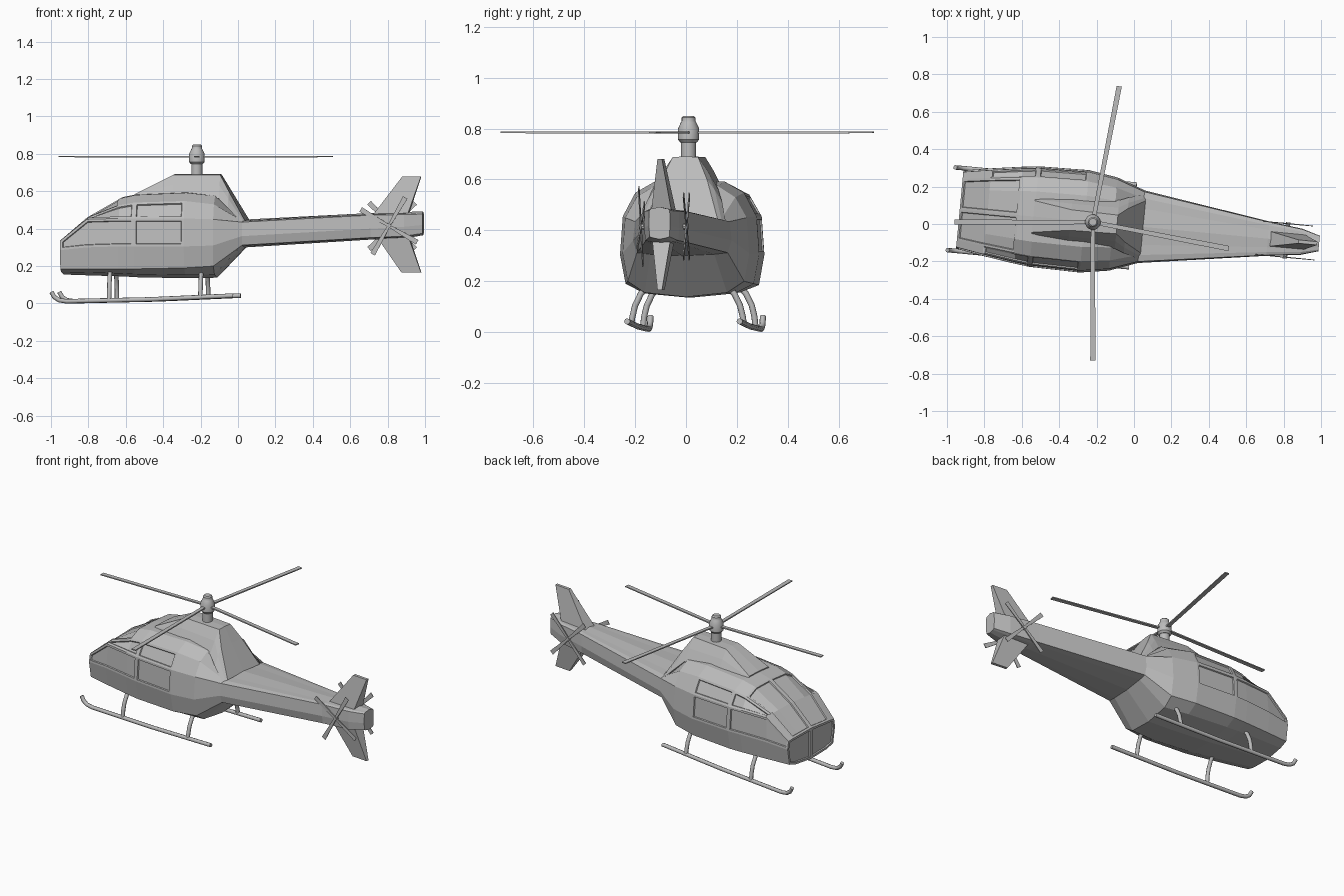
import bpy, bmesh
from math import radians, sin, cos, tau
from mathutils import Matrix, Vector

if "Cube" in bpy.data.objects:
    bpy.data.objects.remove(bpy.data.objects["Cube"], do_unlink=True)

grey = bpy.data.materials.new("plain grey")
grey.use_nodes = True
grey.diffuse_color = (0.5, 0.5, 0.5, 1)
grey.node_tree.nodes["Principled BSDF"].inputs["Base Color"].default_value = (0.5, 0.5, 0.5, 1)

# The aircraft is built along x, nose at -x, then turned slightly about the mast
YAW = radians(-5.4)
MAST = Vector((-0.22, 0, 0))
FRAME = (Matrix.Translation((-0.22, 0.01, 0)) @ Matrix.Rotation(YAW, 4, "Z")
         @ Matrix.Translation(-MAST))


def place(name, data, local=Matrix()):
    obj = bpy.data.objects.new(name, data)
    data.materials.append(grey)
    bpy.context.collection.objects.link(obj)
    obj.matrix_world = FRAME @ local
    return obj


def finish(name, bm, local=Matrix()):
    mesh = bpy.data.meshes.new(name)
    bm.to_mesh(mesh)
    bm.free()
    return place(name, mesh, local)


def half_loft(bm, rings):
    """Skin half-sections that run from bottom centre to top centre, nose to tail."""
    rows = [[bm.verts.new(p) for p in ring] for ring in rings]
    cells = [[bm.faces.new((a[j], a[j + 1], b[j + 1], b[j])) for j in range(len(a) - 1)]
             for a, b in zip(rows, rows[1:])]
    nose = bm.faces.new(rows[0][::-1])
    bm.faces.new(rows[-1])
    return cells, nose


def mirror_y(obj):
    mod = obj.modifiers.new("both sides", "MIRROR")
    mod.use_axis = (False, True, False)
    mod.merge_threshold = 0.0005


# Fuselage and tail boom: x, half width, then heights from keel to roof
RATIO = (0, 0.65, 0.92, 1, 0.96, 0.78, 0.5, 0)
STATIONS = (
    (-0.935, 0.21, 0.155, 0.185, 0.285, 0.335, 0.34, 0.343),
    (-0.79, 0.235, 0.15, 0.185, 0.3, 0.45, 0.46, 0.465),
    (-0.62, 0.26, 0.145, 0.185, 0.305, 0.455, 0.525, 0.562),
    (-0.535, 0.27, 0.14, 0.185, 0.305, 0.455, 0.54, 0.58),
    (-0.265, 0.275, 0.135, 0.19, 0.305, 0.455, 0.548, 0.592),
    (-0.11, 0.25, 0.138, 0.2, 0.31, 0.45, 0.53, 0.575),
    (0.04, 0.195, 0.3, 0.312, 0.36, 0.435, 0.442, 0.443),
    (0.72, 0.092, 0.342, 0.352, 0.4, 0.472, 0.477, 0.478),
    (0.9, 0.07, 0.348, 0.36, 0.41, 0.475, 0.481, 0.483),
    (0.995, 0.042, 0.365, 0.375, 0.42, 0.478, 0.485, 0.487),
)


def section(x, w, keel, chine, belt, mid, shoulder, roof):
    heights = (keel, keel + 0.1 * (belt - keel), chine, belt, mid, shoulder, roof, roof + 0.006)
    return [(x, w * r, z) for r, z in zip(RATIO, heights)]


bm = bmesh.new()
cells, nose = half_loft(bm, [section(*s) for s in STATIONS])
panes = (
    [cells[0][3], cells[1][3], cells[2][3]],                     # lower door glass
    [cells[3][3]],                                               # lower rear pane
    [cells[1][4], cells[2][4]],                                  # upper front pane
    [cells[3][4]],                                               # upper rear pane
    [cells[0][5], cells[0][6], cells[1][5], cells[1][6]],        # windscreen half
    [nose],                                                      # nose panel
)
bm.normal_update()
for pane in panes:
    bmesh.ops.inset_region(bm, faces=pane, thickness=0.013, use_even_offset=True, use_boundary=True)
    bmesh.ops.inset_region(bm, faces=pane, thickness=0.003, depth=-0.007,
                           use_even_offset=True, use_boundary=True)
mirror_y(finish("fuselage", bm))

# Engine cowling: x, base half width, base height, top half width, top height
COWL = (
    (-0.54, 0.1, 0.57, 0.085, 0.588),
    (-0.34, 0.12, 0.57, 0.055, 0.688),
    (-0.09, 0.13, 0.56, 0.05, 0.688),
    (-0.04, 0.15, 0.51, 0.09, 0.6),
    (0.05, 0.175, 0.42, 0.14, 0.445),
)
bm = bmesh.new()
half_loft(bm, [[(x, 0, bz), (x, bw, bz), (x, (bw + tw) / 2, bz + 0.55 * (tz - bz)),
                (x, tw, tz), (x, 0, tz + 0.003)] for x, bw, bz, tw, tz in COWL])
mirror_y(finish("engine_cowling", bm))


def tapered_box(name, root, tip, local=Matrix()):
    """Box along z; root and tip are (x start, x end, half thickness, height)."""
    bm = bmesh.new()
    bmesh.ops.create_cube(bm, size=2)
    for v in bm.verts:
        x0, x1, t, z = tip if v.co.z > 0 else root
        v.co = (x1 if v.co.x > 0 else x0, t * v.co.y, z)
    bmesh.ops.recalc_face_normals(bm, faces=bm.faces)
    return finish(name, bm, local)


# Tail fins
tapered_box("upper_fin", (0.73, 0.915, 0.04, 0.475), (0.885, 0.985, 0.009, 0.68))
tapered_box("lower_fin", (0.75, 0.92, 0.035, 0.355), (0.88, 0.985, 0.009, 0.165))


# Rotor mast and hub
def turned(name, profile, local, sides=16):
    bm = bmesh.new()
    rows = [[bm.verts.new((r * cos(tau * k / sides), r * sin(tau * k / sides), z))
             for k in range(sides)] for r, z in profile]
    for a, b in zip(rows, rows[1:]):
        for k in range(sides):
            n = (k + 1) % sides
            bm.faces.new((a[k], a[n], b[n], b[k]))
    bm.faces.new(rows[0][::-1])
    bm.faces.new(rows[-1])
    obj = finish(name, bm, local)
    bpy.ops.object.select_all(action="DESELECT")
    obj.select_set(True)
    bpy.context.view_layer.objects.active = obj
    bpy.ops.object.shade_smooth_by_angle(angle=radians(35))


turned("rotor_mast", ((0.03, 0.66), (0.03, 0.755)), Matrix.Translation(MAST))
turned("rotor_hub", ((0.032, 0.745), (0.042, 0.757), (0.042, 0.8), (0.03, 0.825),
                     (0.027, 0.83), (0.027, 0.843), (0.02, 0.85)), Matrix.Translation(MAST))

# Main rotor blades
for i, heading in enumerate((79, 180, 270, 349)):
    turn = (Matrix.Translation(MAST + Vector((0, 0, 0.785)))
            @ Matrix.Rotation(radians(heading) - YAW, 4, "Z") @ Matrix.Rotation(radians(90), 4, "Y"))
    tapered_box(f"main_blade_{i + 1}", (-0.004, 0.004, 0.011, 0.02), (-0.003, 0.003, 0.014, 0.74), turn)

# Tail rotors, one on each side of the boom
for side, label, start in ((1, "left", 45), (-1, "right", 30)):
    hub = Matrix.Translation((0.82, side * 0.09, 0.415))
    turned(f"{label}_tail_rotor_hub", ((0.012, -0.03), (0.012, 0.007)),
           hub @ Matrix.Rotation(radians(-90 * side), 4, "X"), 10)
    for k in range(4):
        tapered_box(f"{label}_tail_blade_{k + 1}", (-0.007, 0.007, 0.003, 0),
                    (-0.014, 0.014, 0.002, 0.175),
                    hub @ Matrix.Rotation(radians(start + 90 * k), 4, "Y"))


# Landing skids and curved struts
def tube(name, points, radius):
    curve = bpy.data.curves.new(name, "CURVE")
    curve.dimensions = "3D"
    curve.bevel_depth = radius
    curve.bevel_resolution = 2
    curve.use_fill_caps = True
    line = curve.splines.new("POLY")
    line.points.add(len(points) - 1)
    for p, co in zip(line.points, points):
        p.co = (*co, 1)
    place(name, curve)


for side, label in ((1, "left"), (-1, "right")):
    y = side * 0.222
    tube(f"{label}_skid", [(-0.98, y, 0.062), (-0.965, y, 0.035), (-0.94, y, 0.018),
                           (-0.9, y, 0.012), (-0.45, y, 0.022), (-0.005, y, 0.042)], 0.012)
    for x, z, part in ((-0.67, 0.018, "front"), (-0.18, 0.034, "rear")):
        tube(f"{label}_{part}_strut", [(x, side * 0.155, 0.185), (x, side * 0.185, 0.15),
                                       (x, side * 0.207, 0.105), (x, side * 0.218, 0.06),
                                       (x, y, z)], 0.012)
